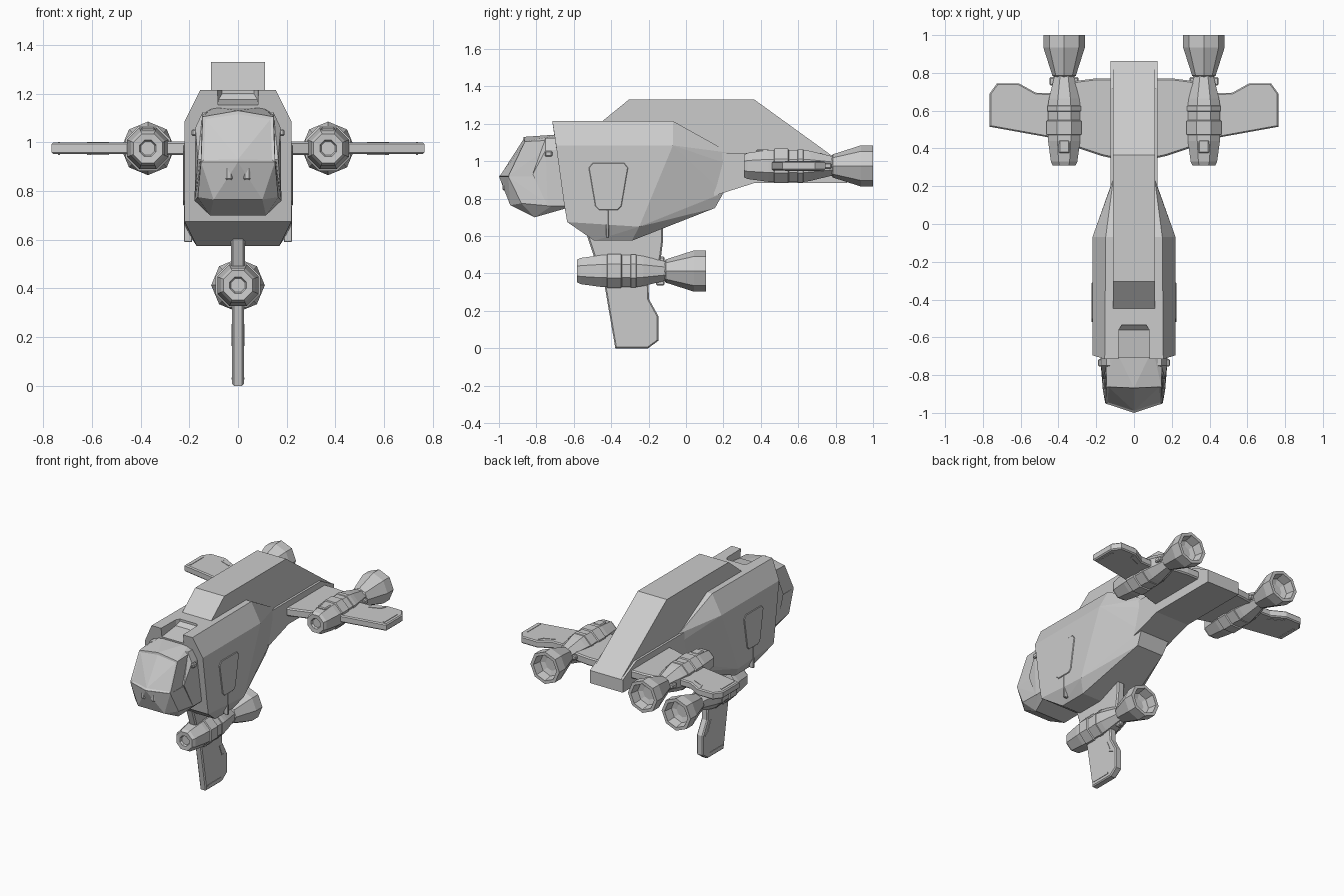
import bpy, bmesh
from math import cos, sin, pi, radians
from mathutils import Matrix, Vector

if "Cube" in bpy.data.objects:
    bpy.data.objects.remove(bpy.data.objects["Cube"])


def finish(bm, name, mat=None):
    if mat is not None:
        bmesh.ops.transform(bm, matrix=mat, verts=bm.verts)
    bmesh.ops.recalc_face_normals(bm, faces=bm.faces)
    me = bpy.data.meshes.new(name)
    bm.to_mesh(me)
    bm.free()
    ob = bpy.data.objects.new(name, me)
    bpy.context.collection.objects.link(ob)
    return ob


def hull_bm(points):
    """Faceted convex body from half the points, mirrored in x."""
    bm = bmesh.new()
    for x, y, z in points:
        for s in ((1, -1) if x else (1,)):
            bm.verts.new((s * x, y, z))
    r = bmesh.ops.convex_hull(bm, input=bm.verts)
    bmesh.ops.delete(bm, geom=[v for v in set(r["geom_interior"]) if v.is_valid], context='VERTS')
    bmesh.ops.dissolve_limit(bm, angle_limit=radians(2), verts=bm.verts, edges=bm.edges)
    bmesh.ops.recalc_face_normals(bm, faces=bm.faces)
    return bm


def prism(name, profile, to3d, lo, hi, mat=None, bevel=0):
    """Extrude a 2D profile between lo and hi; to3d(a, b, h) gives the point."""
    bm = bmesh.new()
    rings = [[bm.verts.new(to3d(a, b, h)) for a, b in profile] for h in (lo, hi)]
    bm.faces.new(rings[0])
    bm.faces.new(rings[1])
    n = len(profile)
    for i in range(n):
        j = (i + 1) % n
        bm.faces.new((rings[0][i], rings[0][j], rings[1][j], rings[1][i]))
    bmesh.ops.recalc_face_normals(bm, faces=bm.faces)
    if bevel:
        rim = [e for r in rings for i in range(n)
               for e in [bm.edges.get((r[i], r[(i + 1) % n]))] if e]
        bmesh.ops.bevel(bm, geom=rim, offset=bevel, segments=1, affect='EDGES')
    return finish(bm, name, mat)


def side(y, z, x):
    return (x, y, z)


def plan(x, y, z):
    return (x, y, z)


def lathe(name, profile, sides, turn, mat):
    """Low-poly revolve around y; profile is (y, radius), ends capped."""
    bm = bmesh.new()
    rings = [[bm.verts.new((r * cos(turn + 2 * pi * k / sides), y, r * sin(turn + 2 * pi * k / sides)))
              for k in range(sides)] for y, r in profile]
    for a, b in zip(rings, rings[1:]):
        for k in range(sides):
            m = (k + 1) % sides
            bm.faces.new((a[k], a[m], b[m], b[k]))
    bm.faces.new(rings[0])
    bm.faces.new(rings[-1])
    return finish(bm, name, mat)


def box(name, centre, size, mat=None, bevel=0.006):
    bm = bmesh.new()
    bmesh.ops.create_cube(bm, size=1, matrix=Matrix.Translation(centre) @ Matrix.Diagonal((*size, 1)))
    bmesh.ops.bevel(bm, geom=bm.edges[:], offset=bevel, segments=1, affect='EDGES')
    return finish(bm, name, mat)


# Main fuselage
fuselage = finish(hull_bm([
    (.155, -.715, 1.215), (.15, -.07, 1.215), (.22, -.695, 1.085), (.22, -.07, 1.085),
    (.22, -.65, .76), (.22, -.635, .675), (.17, -.49, .575), (.17, -.29, .575),
    (.22, -.25, .65), (.11, .235, 1.045), (.11, .24, .98), (.11, .2, .83), (.10, .155, .75)]), "fuselage")

# Hatch recess in the front of the roof
cutter = finish(hull_bm([(.065, -.535, 1.3), (.065, -.535, 1.2), (.08, -.56, 1.3), (.08, -.56, 1.175),
                         (.085, -.8, 1.3), (.085, -.8, 1.14)]), "hatch_cutter")
cutter.hide_render = True
cutter.hide_viewport = True
mod = fuselage.modifiers.new("hatch", 'BOOLEAN')
mod.operation = 'DIFFERENCE'
mod.solver = 'EXACT'
mod.object = cutter

# Dorsal spine and tail boom
prism("dorsal_spine", [(-.465, 1.2), (-.305, 1.33), (.365, 1.33), (.86, .972), (.82, .92), (0, .95)],
      side, -.11, .11)
prism("tail_boom", [(.15, 1.045), (.72, 1.045), (.862, .972), (.862, .885), (.37, .885), (.15, .815)],
      side, -.125, .125)

# Cockpit canopy with a slightly sunk windshield
bm = hull_bm([(0, -.868, 1.13), (.145, -.862, 1.105), (0, -1, .92), (.152, -.95, .92),
              (.15, -.68, 1.115), (.10, -.66, 1.145), (.155, -.62, .9)])
glass = [f for f in bm.faces if f.normal.y < -.5 and f.normal.z > .1]
bmesh.ops.inset_region(bm, faces=glass, thickness=.014, depth=-.006)
finish(bm, "canopy")

# Chin and cheek plates around the cockpit
finish(hull_bm([(.152, -.95, .919), (0, -1, .919), (.125, -.925, .79), (.10, -.94, .765),
                (.115, -.81, .70), (.165, -.88, .775), (.178, -.72, .76), (.178, -.6, .76),
                (.165, -.6, .92)]), "chin")
finish(hull_bm([(.178, -.74, .76), (.178, -.6, .76), (.165, -.82, .93), (.175, -.75, 1.06),
                (.175, -.6, 1.06), (.145, -.75, 1.125), (.145, -.6, 1.125)]), "cockpit_collar")
for s in (1, -1):
    box("chin_vent", (s * .037, -.966, .872), (.03, .03, .055))
    box("collar_latch", (s * .178, -.735, 1.04), (.024, .04, .03))
    # Side door panel and rib below it
    prism("door_panel", [(-.52, .965), (-.50, .99), (-.33, .99), (-.31, .965), (-.345, .76),
                         (-.365, .74), (-.465, .74), (-.485, .76)], side, s * .205, s * .225, bevel=.003)
    box("door_rib", (s * .205, -.42, .665), (.034, .014, .15), bevel=.003)


def nacelle(prefix, mat, span):
    """Wing plus engine; local x points outwards from the engine centre."""
    def at(y, z, x):
        return (x, y, z)
    prism(prefix + "_wing_root", [(-.27, .345), (-.20, .36), (-.08, .40), (.0, .42), (.0, .74), (-.08, .76),
                                  (-.16, .77), (-.27, .77)], plan, -.028, .028, mat, .008)
    prism(prefix + "_wing_tip", [(0, .44), (.09, .46), (span, .515), (span, .69), (span - .04, .745),
                                 (.24, .745), (.15, .695), (0, .69)], plan, -.024, .024, mat, .007)
    # Strip at the wing tip and flap on the trailing edge
    prism(prefix + "_tip_strip", [(span - .035, .53), (span - .025, .53), (span - .025, .67), (span - .035, .67)],
          plan, -.027, .027, mat)
    prism(prefix + "_flap_hinge", [(.16, .655), (.235, .685), (.25, .72), (.24, .72), (.225, .693), (.16, .665)],
          plan, -.027, .027, mat)
    # Engine body: eight sides, flats facing up and out
    k = 1 / cos(pi / 8)
    lathe(prefix + "_engine", [(.325, .028 * k), (.312, .034 * k), (.31, .06 * k), (.33, .07 * k), (.44, .085 * k),
                               (.63, .085 * k), (.665, .08 * k), (.78, .052 * k), (.82, .05 * k)], 8, pi / 8, mat)
    lathe(prefix + "_engine_collar", [(.468, .08 * k), (.474, .092 * k), (.545, .092 * k), (.553, .08 * k)],
          8, pi / 8, mat)
    lathe(prefix + "_engine_band", [(.592, .08 * k), (.598, .089 * k), (.625, .089 * k), (.632, .08 * k)],
          8, pi / 8, mat)
    # Flared nozzle with a hollow mouth
    lathe(prefix + "_nozzle", [(.77, .04), (.785, .062), (.935, .11), (1.0, .11), (1.0, .088), (.94, .078),
                               (.93, .045)], 8, 0, mat)
    for s in (1, -1):
        box(prefix + "_engine_clip", (s * .062, .755, 0), (.03, .045, .03), mat)


up = .975
right = Matrix.Translation((.37, 0, up))
left = Matrix.Translation((-.37, 0, up)) @ Matrix.Diagonal((-1, 1, 1, 1))
lower = Matrix.Translation((0, -.893, .413)) @ Matrix.Rotation(pi / 2, 4, 'Y')
nacelle("right", right, .395)
nacelle("left", left, .395)
nacelle("lower", lower, .413)
for m, n in ((right, "right"), (left, "left")):
    box(n + "_engine_hatch", (0, .41, .078), (.058, .07, .02), m)
